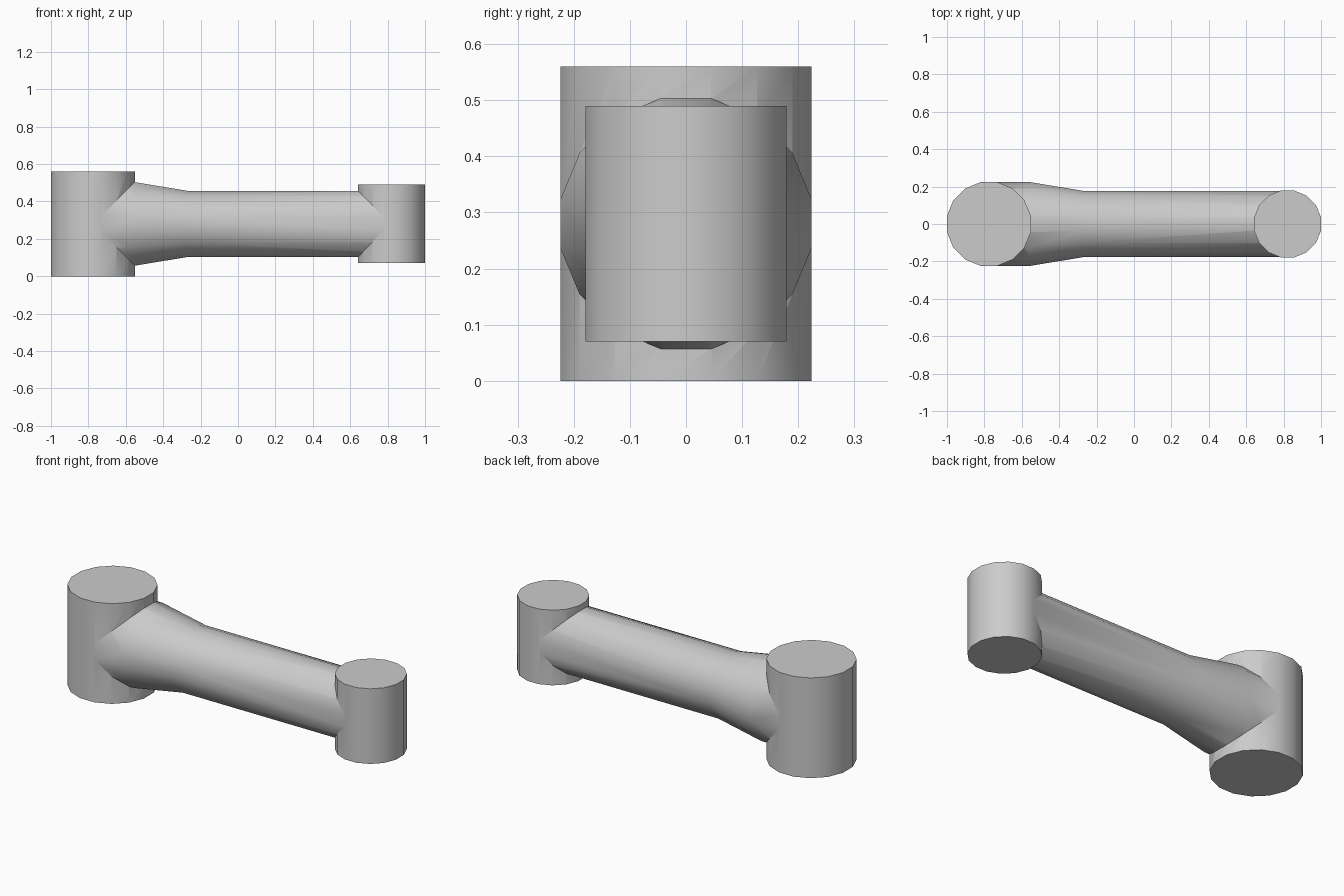
import bpy, bmesh, math
from mathutils import Vector

SIDES = 16
MID_Z = 0.28
BIG, SMALL = 0.224, 0.179      # distance from axis to flat side

cube = bpy.data.objects.get("Cube")
if cube:
    bpy.data.objects.remove(cube, do_unlink=True)

grey = bpy.data.materials.new("plain_grey")
grey.use_nodes = True
grey.diffuse_color = (0.6, 0.6, 0.6, 1)
grey.node_tree.nodes["Principled BSDF"].inputs["Base Color"].default_value = (0.6, 0.6, 0.6, 1)


def loft(name, rings, u, v):
    """Closed tube through (centre, flat radius) rings spanned by axes u and v."""
    bm = bmesh.new()
    loops = []
    for centre, flat in rings:
        r = flat / math.cos(math.pi / SIDES)
        angles = [(i + 0.5) * math.tau / SIDES for i in range(SIDES)]
        loops.append([bm.verts.new(Vector(centre) + r * (math.cos(a) * Vector(u) + math.sin(a) * Vector(v)))
                      for a in angles])
    for a, b in zip(loops, loops[1:]):
        for i in range(SIDES):
            j = (i + 1) % SIDES
            bm.faces.new((a[i], a[j], b[j], b[i]))
    bm.faces.new(loops[0][::-1])
    bm.faces.new(loops[-1])
    bmesh.ops.recalc_face_normals(bm, faces=bm.faces)
    mesh = bpy.data.meshes.new(name)
    bm.to_mesh(mesh)
    bm.free()
    mesh.materials.append(grey)
    obj = bpy.data.objects.new(name, mesh)
    bpy.context.collection.objects.link(obj)
    return obj


def post(name, x, flat, half_height):
    return loft(name, [((x, 0, MID_Z - half_height), flat), ((x, 0, MID_Z + half_height), flat)],
                (1, 0, 0), (0, 1, 0))


# Horizontal beam flaring toward the large post
beam_rings = [(-0.776, BIG - 0.0006), (-0.553, BIG - 0.0006), (-0.27, SMALL - 0.002), (0.82, SMALL - 0.002)]
link_arm = loft("link_arm", [((x, 0, MID_Z), r) for x, r in beam_rings], (0, 1, 0), (0, 0, 1))

# Upright posts merged with the beam
posts = [post("large_post", -0.776, BIG, 0.28), post("small_post", 0.821, SMALL, 0.21)]
bpy.ops.object.select_all(action='DESELECT')
bpy.context.view_layer.objects.active = link_arm
link_arm.select_set(True)
for part in posts:
    mod = link_arm.modifiers.new("join", 'BOOLEAN')
    mod.operation = 'UNION'
    mod.solver = 'EXACT'
    mod.object = part
    bpy.ops.object.modifier_apply(modifier=mod.name)
    bpy.data.objects.remove(part, do_unlink=True)

bpy.ops.object.shade_smooth_by_angle(angle=math.radians(30))
